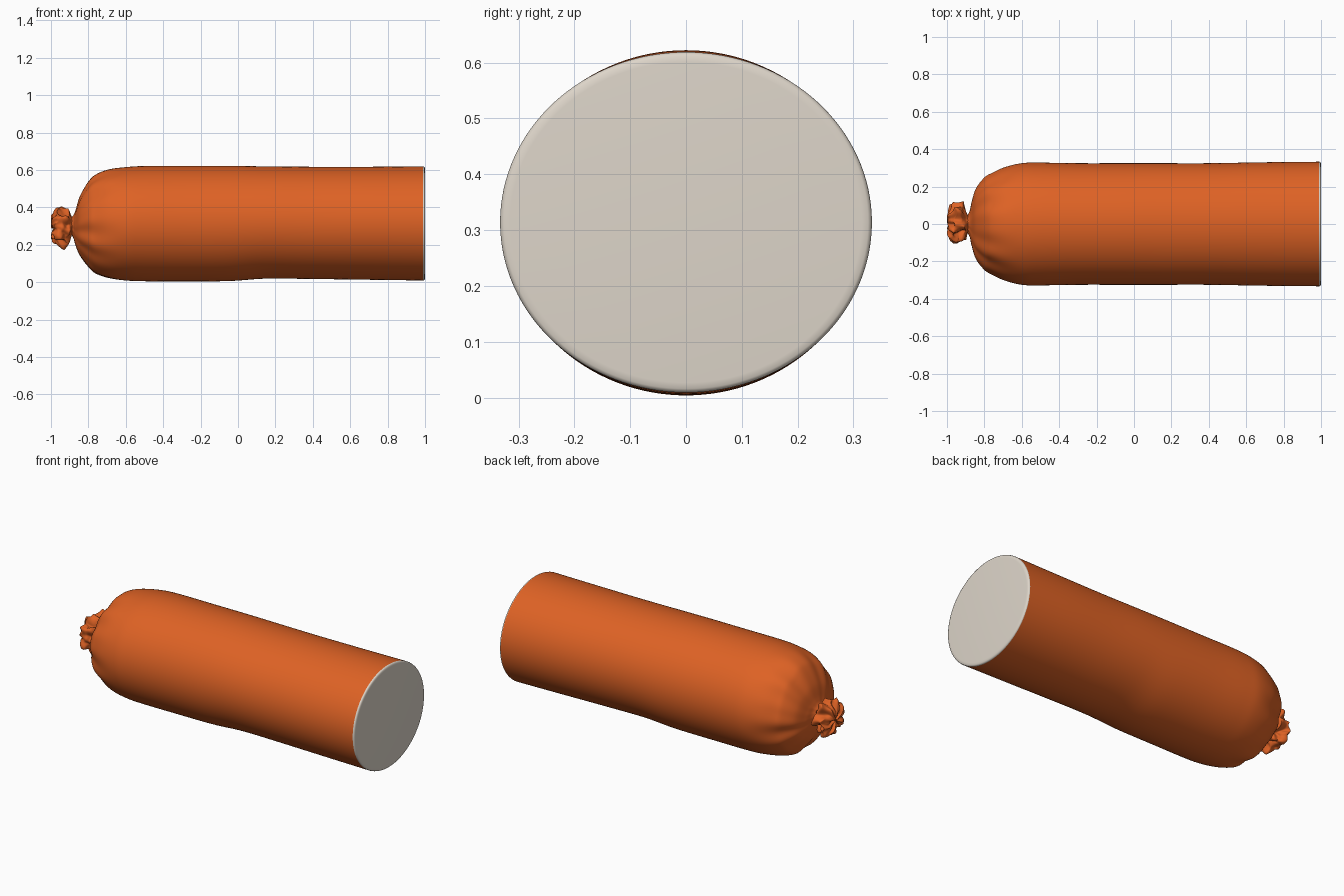
import bpy, bmesh, math
from mathutils import Vector, noise

if "Cube" in bpy.data.objects:
    bpy.data.objects.remove(bpy.data.objects["Cube"])

N = 128  # points around every ring


def material(name, colour):
    m = bpy.data.materials.new(name)
    m.diffuse_color = (*colour, 1)
    m.use_nodes = True
    m.node_tree.nodes["Principled BSDF"].inputs["Base Color"].default_value = m.diffuse_color
    return m


orange = material("orange casing", (0.73, 0.122, 0.018))
cream = material("cream filling", (0.73, 0.67, 0.59))


def resample(rows, steps):
    """Smooth Catmull-Rom interpolation through profile rows."""
    out = []
    for i in range(len(rows) - 1):
        p = [rows[max(0, min(len(rows) - 1, i + k))] for k in (-1, 0, 1, 2)]
        for s in range(steps):
            t = s / steps
            out.append([0.5 * (2 * b + (c - a) * t + (2 * a - 5 * b + 4 * c - d) * t * t
                               + (3 * b - a - 3 * c + d) * t ** 3) for a, b, c, d in zip(*p)])
    return out + [list(rows[-1])]


def loft(name, rows, mat, warp=None, cap_start=False, cap_end=False, angle=60):
    """Skin elliptical rings given as (x, centre z, half width, half height)."""
    bm = bmesh.new()
    rings = []
    for x, zc, ry, rz in rows:
        ring = []
        for i in range(N):
            a = math.tau * i / N
            p = Vector((x, ry * math.cos(a), zc + rz * math.sin(a)))
            ring.append(bm.verts.new(warp(p, a, zc) if warp else p))
        rings.append(ring)
    for r, s in zip(rings, rings[1:]):
        for i in range(N):
            j = (i + 1) % N
            bm.faces.new((r[i], s[i], s[j], r[j]))
    if cap_start:
        bm.faces.new(rings[0])
    if cap_end:
        bm.faces.new(rings[-1][::-1])
    me = bpy.data.meshes.new(name)
    bm.to_mesh(me)
    bm.free()
    me.materials.append(mat)
    ob = bpy.data.objects.new(name, me)
    bpy.context.collection.objects.link(ob)
    bpy.context.view_layer.objects.active = ob
    ob.select_set(True)
    bpy.ops.object.shade_smooth_by_angle(angle=math.radians(angle))
    ob.select_set(False)
    return ob


def gathers(p, a, zc):
    """Soft pleats in the casing, fading away from the tied end."""
    f = max(0.0, min(1.0, (-0.58 - p.x) / 0.22))
    w = math.sin(9 * a + 0.6) + 0.7 * math.sin(14 * a + 2) + 0.5 * math.sin(5 * a)
    k = 1 + 0.022 * f * f * w
    return Vector((p.x, p.y * k, zc + (p.z - zc) * k))


def crumple(p, a, zc):
    """Irregular folds of the tied end."""
    d = Vector((0, math.cos(a), math.sin(a)))
    q = Vector((p.x * 20, d.y * 2.2, d.z * 2.2))
    f = max(0.0, min(1.0, (-0.885 - p.x) / 0.03))
    k = 1 + f * (0.13 * math.sin(7 * a + 25 * p.x) + 0.5 * noise.noise(q))
    x = p.x + f * 0.018 * noise.noise(q * 1.6 + Vector((7, 3, 1)))
    return Vector((max(-1, x), p.y * k, zc + (p.z - zc) * k))


# Casing: long body rounded off to a narrow neck
body = [(-0.89, 0.30, 0.045, 0.045), (-0.878, 0.295, 0.07, 0.065), (-0.868, 0.29, 0.115, 0.095),
        (-0.845, 0.30, 0.185, 0.158), (-0.80, 0.308, 0.242, 0.226), (-0.76, 0.309, 0.268, 0.264),
        (-0.69, 0.311, 0.302, 0.291), (-0.60, 0.312, 0.325, 0.303), (-0.50, 0.313, 0.328, 0.308),
        (-0.30, 0.313, 0.325, 0.309), (-0.05, 0.314, 0.325, 0.308), (0.15, 0.319, 0.325, 0.300),
        (0.40, 0.317, 0.325, 0.300), (0.70, 0.315, 0.330, 0.302), (0.99, 0.314, 0.333, 0.305)]
loft("sausage_casing", resample(body, 8), orange, gathers)

# Cut face: flat cream filling with a small rounded rim
loft("cut_filling", [(0.97, 0.314, 0.326, 0.298), (0.99, 0.314, 0.333, 0.305),
                     (0.996, 0.314, 0.331, 0.303), (0.999, 0.314, 0.326, 0.298),
                     (1.0, 0.314, 0.315, 0.287)], cream, cap_end=True)

# Tied end: crumpled tuft beyond the neck
tuft = [(-0.875, 0.30, 0.045, 0.045), (-0.89, 0.298, 0.05, 0.05), (-0.905, 0.293, 0.082, 0.080),
        (-0.925, 0.293, 0.098, 0.096), (-0.955, 0.30, 0.098, 0.096), (-0.98, 0.298, 0.085, 0.082),
        (-0.994, 0.285, 0.058, 0.055), (-0.99, 0.285, 0.03, 0.03), (-0.985, 0.285, 0.004, 0.004)]
loft("tied_end", resample(tuft, 6), orange, crumple, cap_start=True, cap_end=True)

# Consistent outward normals
for ob in bpy.context.collection.objects:
    bm = bmesh.new()
    bm.from_mesh(ob.data)
    bmesh.ops.recalc_face_normals(bm, faces=bm.faces)
    bm.to_mesh(ob.data)
    bm.free()
